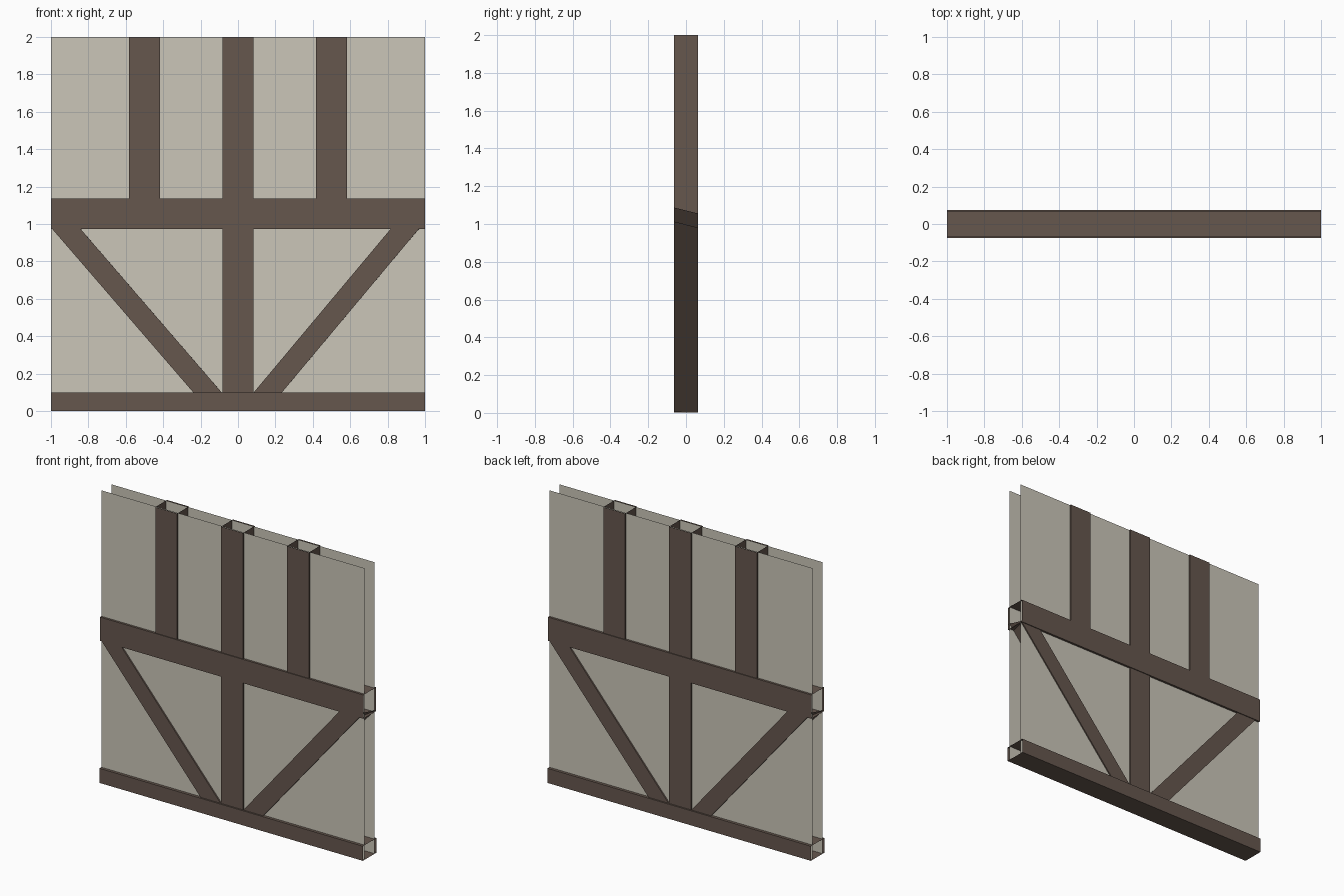
import bpy

if "Cube" in bpy.data.objects:
    bpy.data.objects.remove(bpy.data.objects["Cube"])


def material(name, rgb):
    m = bpy.data.materials.new(name)
    m.diffuse_color = (*rgb, 1.0)
    m.use_nodes = True
    m.node_tree.nodes["Principled BSDF"].inputs["Base Color"].default_value = m.diffuse_color
    return m


TIMBER = material("brown timber", (0.133, 0.095, 0.076))
PLASTER = material("pale plaster", (0.60, 0.565, 0.485))


def mesh_object(name, verts, faces, mat):
    me = bpy.data.meshes.new(name)
    me.from_pydata(verts, [], faces)
    me.materials.append(mat)
    ob = bpy.data.objects.new(name, me)
    bpy.context.collection.objects.link(ob)
    return ob


def timber(name, front, back, depth):
    """Open-ended hollow timber: front/back profiles (x, z), edges 0-1 and 2-3 are the long sides."""
    verts = [(x, -depth, z) for x, z in front] + [(x, depth, z) for x, z in back]
    faces = [(0, 1, 2, 3), (7, 6, 5, 4), (1, 0, 4, 5), (3, 2, 6, 7)]
    return mesh_object(name, verts, faces, TIMBER)


def beam(name, z0, z1, depth):
    p = [(-1, z0), (1, z0), (1, z1), (-1, z1)]
    return timber(name, p, p, depth)


def post(name, x, z0, z1, depth=0.0635, w=0.083):
    p = [(x + w, z0), (x + w, z1), (x - w, z1), (x - w, z0)]
    return timber(name, p, p, depth)


# Horizontal timbers
beam("sill_beam", 0.0, 0.10, 0.074)
beam("middle_beam", 0.973, 1.136, 0.069)

# Upright timbers
post("centre_post", 0.0, 0.02, 2.0)
post("left_post", -0.5, 1.05, 2.0)
post("right_post", 0.5, 1.05, 2.0)

# Diagonal braces: the wall looks the same from front and back, so they twist slightly
steep = [(0.155, 0.004), (1.0, 1.013), (0.911, 1.087), (0.066, 0.078)]
flat = [(0.155, 0.002), (1.0, 0.981), (0.913, 1.056), (0.068, 0.077)]


def flip(p):
    q = [(-x, z) for x, z in p]
    return [q[3], q[2], q[1], q[0]]


timber("right_brace", steep, flat, 0.0635)
timber("left_brace", flip(flat), flip(steep), 0.0635)

# Plaster sheets on both sides
for name, y in (("front_panel", -0.054), ("back_panel", 0.054)):
    quad = [(-1, y, 0.0), (1, y, 0.0), (1, y, 2.0), (-1, y, 2.0)]
    mesh_object(name, quad, [(0, 1, 2, 3) if y < 0 else (3, 2, 1, 0)], PLASTER)
